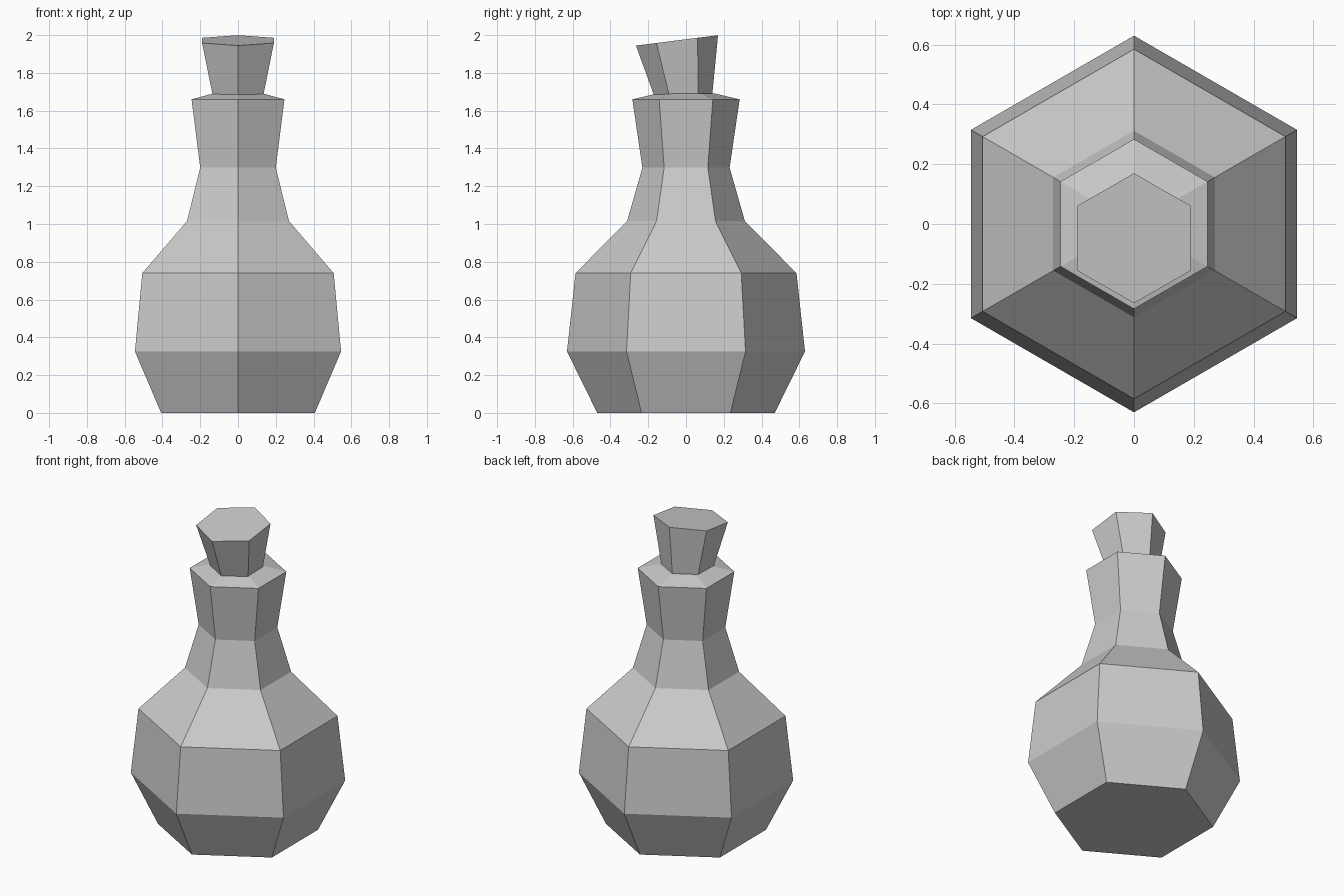
import bpy
import bmesh
from math import cos, sin, pi, radians

cube = bpy.data.objects.get("Cube")
if cube:
    bpy.data.objects.remove(cube, do_unlink=True)

SIDES = 6

grey = bpy.data.materials.new("light grey")
grey.use_nodes = True
colour = (0.6, 0.6, 0.6, 1)
grey.diffuse_color = colour
grey.node_tree.nodes["Principled BSDF"].inputs["Base Color"].default_value = colour


def lathe(name, profile):
    """Flat-faced six-sided solid from (radius, height) rings, corners on the y axis."""
    bm = bmesh.new()
    rings = []
    for radius, z in profile:
        angles = [pi / 2 + 2 * pi * i / SIDES for i in range(SIDES)]
        rings.append([bm.verts.new((radius * cos(a), radius * sin(a), z)) for a in angles])
    for low, high in zip(rings, rings[1:]):
        for i in range(SIDES):
            j = (i + 1) % SIDES
            bm.faces.new((low[i], low[j], high[j], high[i]))
    bm.faces.new(rings[0][::-1])
    bm.faces.new(rings[-1])
    bmesh.ops.recalc_face_normals(bm, faces=bm.faces)
    mesh = bpy.data.meshes.new(name)
    bm.to_mesh(mesh)
    bm.free()
    mesh.materials.append(grey)
    obj = bpy.data.objects.new(name, mesh)
    bpy.context.collection.objects.link(obj)
    return obj


# Bottle: base, belly, shoulder, neck, flared mouth and bevelled lip
lathe("bottle", [
    (0.47, 0), (0.63, 0.325), (0.585, 0.74), (0.312, 1.015),
    (0.231, 1.298), (0.284, 1.66), (0.156, 1.69),
])

# Stopper: tapered, seated in the mouth and leaning to the front
stopper = lathe("stopper", [(0.142, 0.04), (0.219, 0.38)])
stopper.location.z = 1.595
stopper.rotation_euler.x = radians(7.2)
